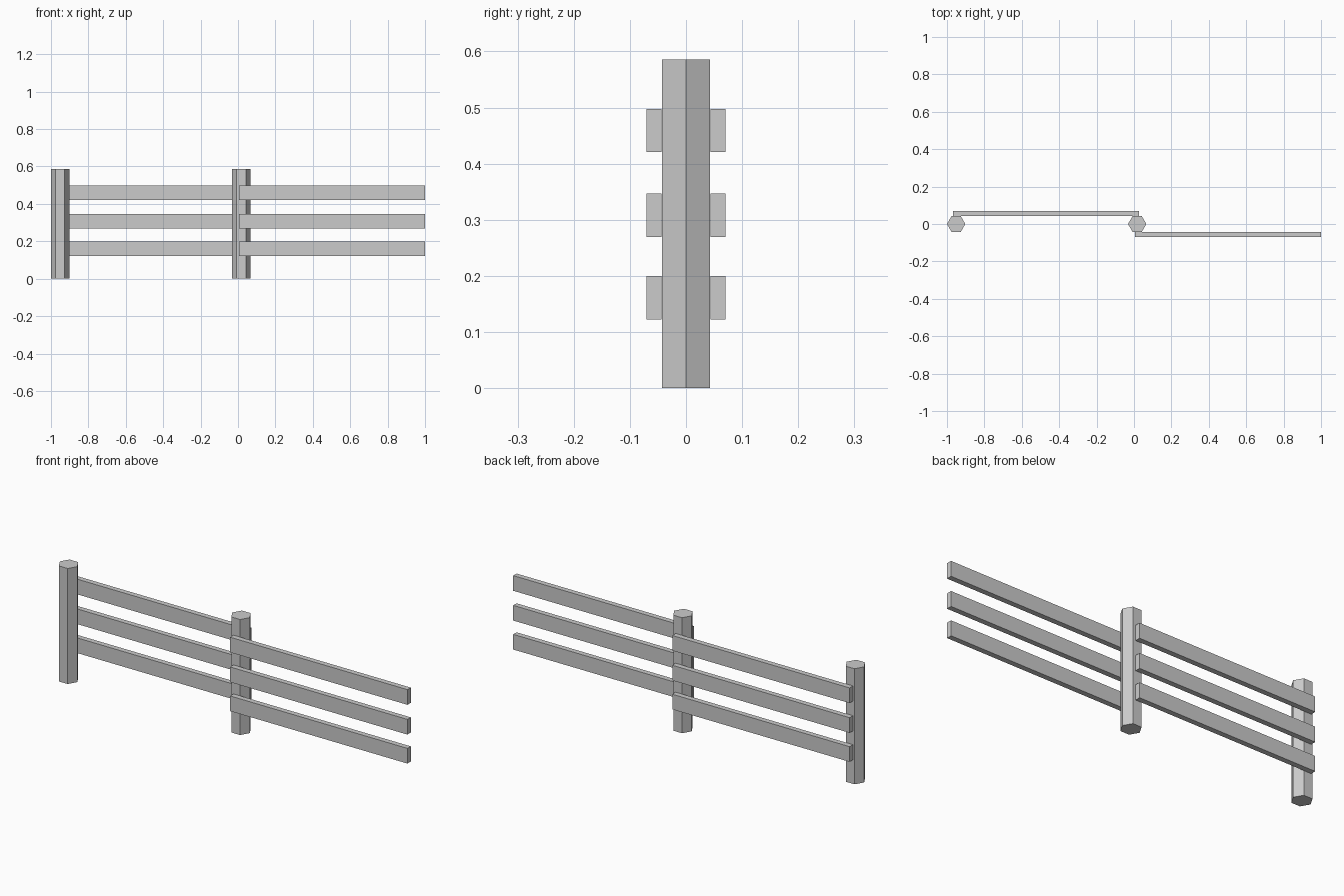
import bpy
import math

cube = bpy.data.objects.get("Cube")
if cube:
    bpy.data.objects.remove(cube, do_unlink=True)

grey = bpy.data.materials.new("plain grey")
grey.use_nodes = True
colour = (0.6, 0.6, 0.6, 1)
grey.diffuse_color = colour
grey.node_tree.nodes["Principled BSDF"].inputs["Base Color"].default_value = colour

POST_HEIGHT = 0.586
POST_RADIUS = 0.049


def add_post(name, x):
    bpy.ops.mesh.primitive_cylinder_add(
        vertices=6, radius=POST_RADIUS, depth=POST_HEIGHT,
        location=(x, 0, POST_HEIGHT / 2), rotation=(0, 0, math.pi / 6))
    post = bpy.context.object
    post.name = name
    post.data.materials.append(grey)


def add_rail(name, x, y, z):
    bpy.ops.mesh.primitive_cube_add(size=1, location=(x, y, z))
    rail = bpy.context.object
    rail.name = name
    rail.scale = (0.995, 0.027, 0.077)
    rail.data.materials.append(grey)


# Hexagonal posts with a corner facing along the fence
add_post("end_post", -0.951)
add_post("middle_post", 0.017)

# Three rails per span, on alternating sides of the posts
for level, z in zip(("lower", "middle", "upper"), (0.161, 0.308, 0.459)):
    add_rail(level + "_back_rail", -0.47, 0.057, z)
    add_rail(level + "_front_rail", 0.5025, -0.057, z)
